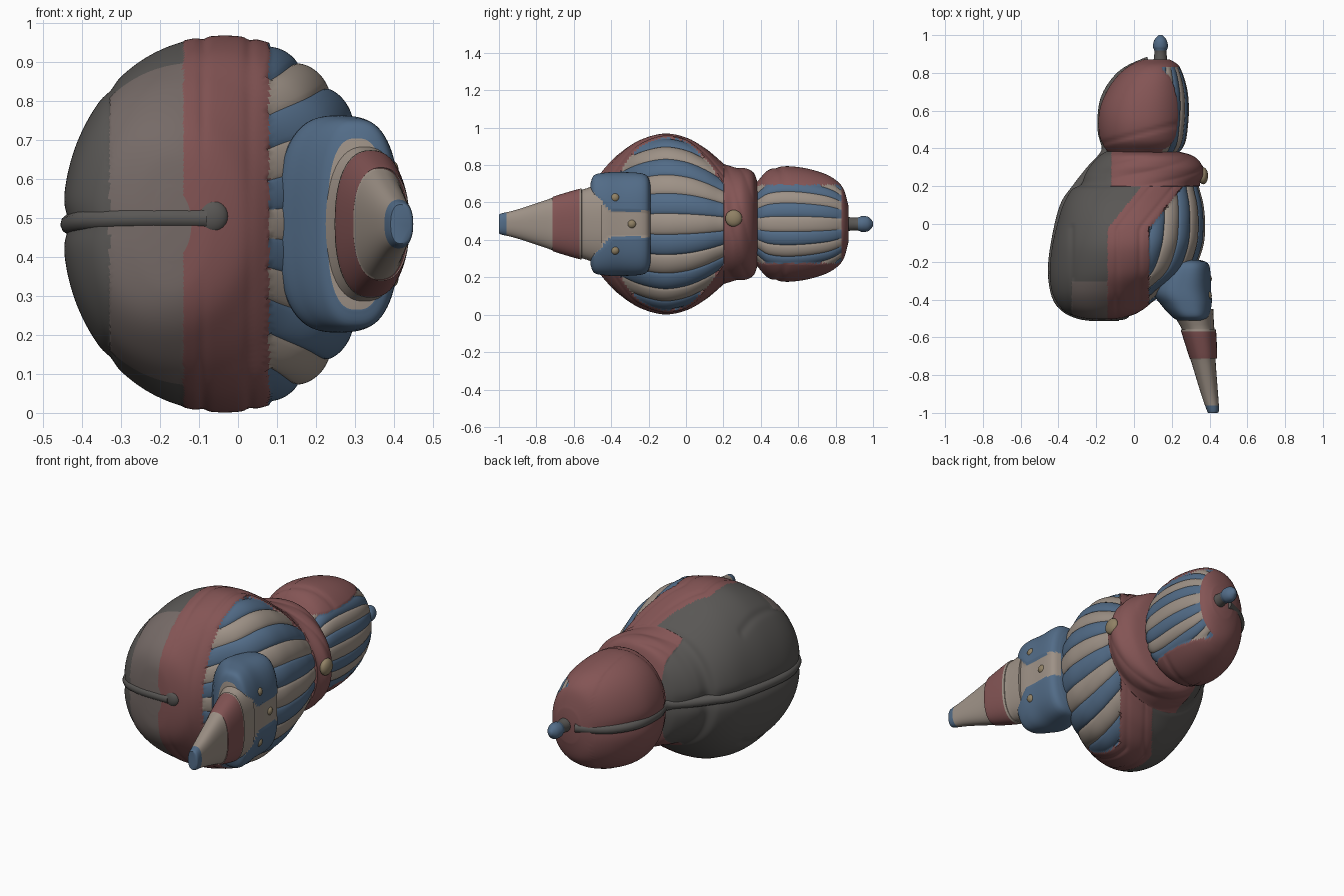
import bpy, bmesh, math

if "Cube" in bpy.data.objects:
    bpy.data.objects.remove(bpy.data.objects["Cube"])

ZC = 0.485  # height of the mirror plane


def material(name, rgb):
    m = bpy.data.materials.new(name)
    m.diffuse_color = (*rgb, 1)
    m.use_nodes = True
    m.node_tree.nodes["Principled BSDF"].inputs["Base Color"].default_value = m.diffuse_color
    return m


MATS = [material("dark_grey", (0.10, 0.095, 0.09)), material("red", (0.23, 0.09, 0.09)),
        material("blue", (0.085, 0.15, 0.245)), material("cream", (0.34, 0.285, 0.24)),
        material("warm_grey", (0.18, 0.145, 0.135)), material("gold", (0.28, 0.22, 0.13))]
GREY, RED, BLUE, CREAM, WARM, GOLD = range(6)


def spline(stations, steps):
    """Catmull-Rom resampling of a list of equal-length tuples."""
    out = []
    for i in range(len(stations) - 1):
        p0, p1 = stations[max(i - 1, 0)], stations[i]
        p2, p3 = stations[i + 1], stations[min(i + 2, len(stations) - 1)]
        for s in range(steps):
            t = s / steps
            out.append([0.5 * (2 * b + (c - a) * t + (2 * a - 5 * b + 4 * c - d) * t * t
                               + (3 * b - a - 3 * c + d) * t ** 3)
                        for a, b, c, d in zip(p0, p1, p2, p3)])
    out.append(list(stations[-1]))
    return out


def loft(name, stations, style, sides=160, steps=5, left=1.0, right=1.0):
    """Loft (y, x_left, x_right, half_height); style gives (radial scale, material).
    left and right set how square each half of the section is."""
    bm = bmesh.new()
    rings = []
    for y, xl, xr, rz in spline(stations, steps):
        mid, rx = (xl + xr) / 2, (xr - xl) / 2
        ring = []
        for k in range(sides):
            a = 2 * math.pi * k / sides
            c, s = math.cos(a), math.sin(a)
            power = left if c < 0 else right
            c = math.copysign(abs(c) ** power, c)
            s = math.copysign(abs(s) ** power, s)
            f = style(mid + rx * c, y, rz * s, a)[0]
            ring.append(bm.verts.new((mid + rx * c * f, y, ZC + rz * s * f)))
        rings.append(ring)
    for r0, r1 in zip(rings, rings[1:]):
        for k in range(sides):
            n = (k + 1) % sides
            face = bm.faces.new((r0[k], r0[n], r1[n], r1[k]))
            p = face.calc_center_median()
            face.material_index = style(p.x, p.y, p.z - ZC, 2 * math.pi * (k + 0.5) / sides)[1]
    for ring in (rings[0], rings[-1]):
        face = bm.faces.new(ring)
        p = face.calc_center_median()
        face.material_index = style(p.x, p.y, 0.1, math.pi)[1]
    bmesh.ops.recalc_face_normals(bm, faces=bm.faces)
    mesh = bpy.data.meshes.new(name)
    bm.to_mesh(mesh)
    bm.free()
    for m in MATS:
        mesh.materials.append(m)
    ob = bpy.data.objects.new(name, mesh)
    bpy.context.collection.objects.link(ob)
    smooth(ob)
    return ob


def smooth(ob):
    bpy.ops.object.select_all(action='DESELECT')
    ob.select_set(True)
    bpy.context.view_layer.objects.active = ob
    bpy.ops.object.shade_smooth_by_angle(angle=math.radians(45))


def ball(name, loc, size, mat):
    bpy.ops.mesh.primitive_uv_sphere_add(segments=24, ring_count=14, radius=1, location=loc)
    ob = bpy.context.object
    ob.name = name
    ob.scale = size
    ob.data.materials.append(MATS[mat])
    smooth(ob)


def tube(name, points, radius, mat):
    cu = bpy.data.curves.new(name, 'CURVE')
    cu.dimensions = '3D'
    cu.bevel_depth = radius
    cu.bevel_resolution = 3
    cu.use_fill_caps = True
    pts = spline(points, 5)
    sp = cu.splines.new('POLY')
    sp.points.add(len(pts) - 1)
    for q, p in zip(sp.points, pts):
        q.co = (*p, 1)
    cu.materials.append(MATS[mat])
    bpy.context.collection.objects.link(bpy.data.objects.new(name, cu))


def stripes(a):
    k = int(((a + math.pi / 26) % (2 * math.pi)) / (math.pi / 13))
    return 0.962 + 0.033 * abs(math.cos(13 * a)) ** 0.6, (CREAM, BLUE)[k % 2]


def groove(v, width, depth):
    return depth * math.exp(-(v / width) ** 2)


# Body: grey cloak on the left, diagonal red sash, striped right side
def body_style(x, y, dz, a):
    d = x - max(0.08, 0.10 + 0.8 * y)
    if y < 0.2 and d > 0:
        return stripes(a)
    if y >= 0.2 and x > -0.12:
        return 1 + 0.015 * abs(math.sin(a * 3 + y * 40)), RED
    if d > -0.22:
        return 1.005 - groove(d + 0.05, 0.012, 0.012) - groove(d + 0.17, 0.012, 0.012), RED
    f = 1 - groove(dz, 0.04, 0.04)
    if x < -0.33 or y > -0.3:
        return f - groove(x + 0.33, 0.015, 0.012 if y < 0 else 0), GREY
    return f, WARM


loft("body", [(-0.505, -0.22, -0.12, 0.09), (-0.497, -0.28, -0.06, 0.18), (-0.47, -0.36, 0.02, 0.25),
              (-0.42, -0.41, 0.09, 0.315), (-0.35, -0.44, 0.18, 0.38), (-0.25, -0.45, 0.31, 0.445),
              (-0.12, -0.437, 0.368, 0.481), (0.0, -0.41, 0.378, 0.46), (0.1, -0.38, 0.37, 0.405),
              (0.18, -0.335, 0.35, 0.34), (0.21, -0.285, 0.345, 0.315), (0.26, -0.265, 0.37, 0.30),
              (0.31, -0.235, 0.36, 0.295), (0.36, -0.19, 0.31, 0.275), (0.385, -0.15, 0.23, 0.21)],
     body_style, sides=416, steps=8, left=0.93, right=1.0)


# Head: red hood with striped face panel
def head_style(x, y, dz, a):
    if x > 0.15 and abs(dz) < 0.21 and y < 0.83:
        return stripes(a)
    f = 1 - groove(dz, 0.04, 0.04) if x < 0 else 1.01
    return f - groove(y - 0.47 - 0.25 * x, 0.012, 0.02), RED


loft("head", [(0.36, -0.12, 0.21, 0.20), (0.39, -0.15, 0.25, 0.235), (0.44, -0.18, 0.275, 0.285),
              (0.52, -0.192, 0.287, 0.305), (0.61, -0.185, 0.292, 0.30), (0.7, -0.15, 0.285, 0.28),
              (0.78, -0.095, 0.265, 0.247), (0.84, -0.025, 0.235, 0.19), (0.87, 0.05, 0.19, 0.09)],
     head_style, sides=260, steps=6, left=0.93, right=0.93)


# Top knob
loft("head_knob", [(0.84, 0.10, 0.18, 0.04), (0.91, 0.108, 0.172, 0.034), (0.94, 0.1, 0.18, 0.042),
                   (0.975, 0.108, 0.172, 0.038), (1.0, 0.13, 0.15, 0.012)],
     lambda x, y, dz, a: (1, BLUE if y > 0.92 else GREY), sides=32)


# Blue collar split on the right by a cream wedge
def collar_style(x, y, dz, a):
    wedge = 0.07 + max(0, -y - 0.4) * 1.0
    if x > 0.3 and abs(dz) < wedge:
        return 0.95, CREAM
    return 1, BLUE


loft("collar", [(-0.19, 0.2, 0.35, 0.21), (-0.22, 0.16, 0.40, 0.266), (-0.35, 0.10, 0.41, 0.278),
                (-0.43, 0.145, 0.415, 0.275), (-0.49, 0.2, 0.405, 0.262), (-0.51, 0.23, 0.38, 0.22)],
     collar_style, sides=240, left=0.75, right=0.75)

# Long tapered cone with a red band and blue tip
loft("cone", [(-1.0, 0.392, 0.442, 0.05), (-0.985, 0.385, 0.45, 0.057), (-0.9, 0.355, 0.445, 0.078),
              (-0.72, 0.30, 0.432, 0.138), (-0.705, 0.293, 0.44, 0.148), (-0.57, 0.25, 0.435, 0.188),
              (-0.55, 0.25, 0.425, 0.185), (-0.45, 0.19, 0.42, 0.22)],
     lambda x, y, dz, a: (1, BLUE if y < -0.96 else RED if -0.71 < y < -0.565 else CREAM),
     sides=64, left=0.85, right=0.85)

# Seam strap running round the left side, with its front button
tube("seam_strap", [(-0.08, -0.485, ZC + 0.015), (-0.27, -0.48, ZC + 0.015), (-0.385, -0.42, ZC + 0.01),
                    (-0.425, -0.3, ZC), (-0.42, -0.15, ZC), (-0.37, 0.08, ZC), (-0.30, 0.19, ZC),
                    (-0.23, 0.28, ZC), (-0.145, 0.385, ZC), (-0.165, 0.5, ZC),
                    (-0.15, 0.66, ZC), (-0.06, 0.79, ZC), (0.08, 0.86, ZC)], 0.028, GREY)
ball("front_button", (-0.07, -0.483, ZC + 0.02), (0.045, 0.025, 0.045), GREY)

# Gold studs on belt and collar
ball("belt_stud", (0.367, 0.255, ZC + 0.03), (0.025, 0.045, 0.045), GOLD)
for side in (-1, 0, 1):
    ball("collar_stud", (0.39, -0.29 - 0.09 * abs(side), ZC + 0.14 * side),
         (0.022, 0.025, 0.025), GOLD)
